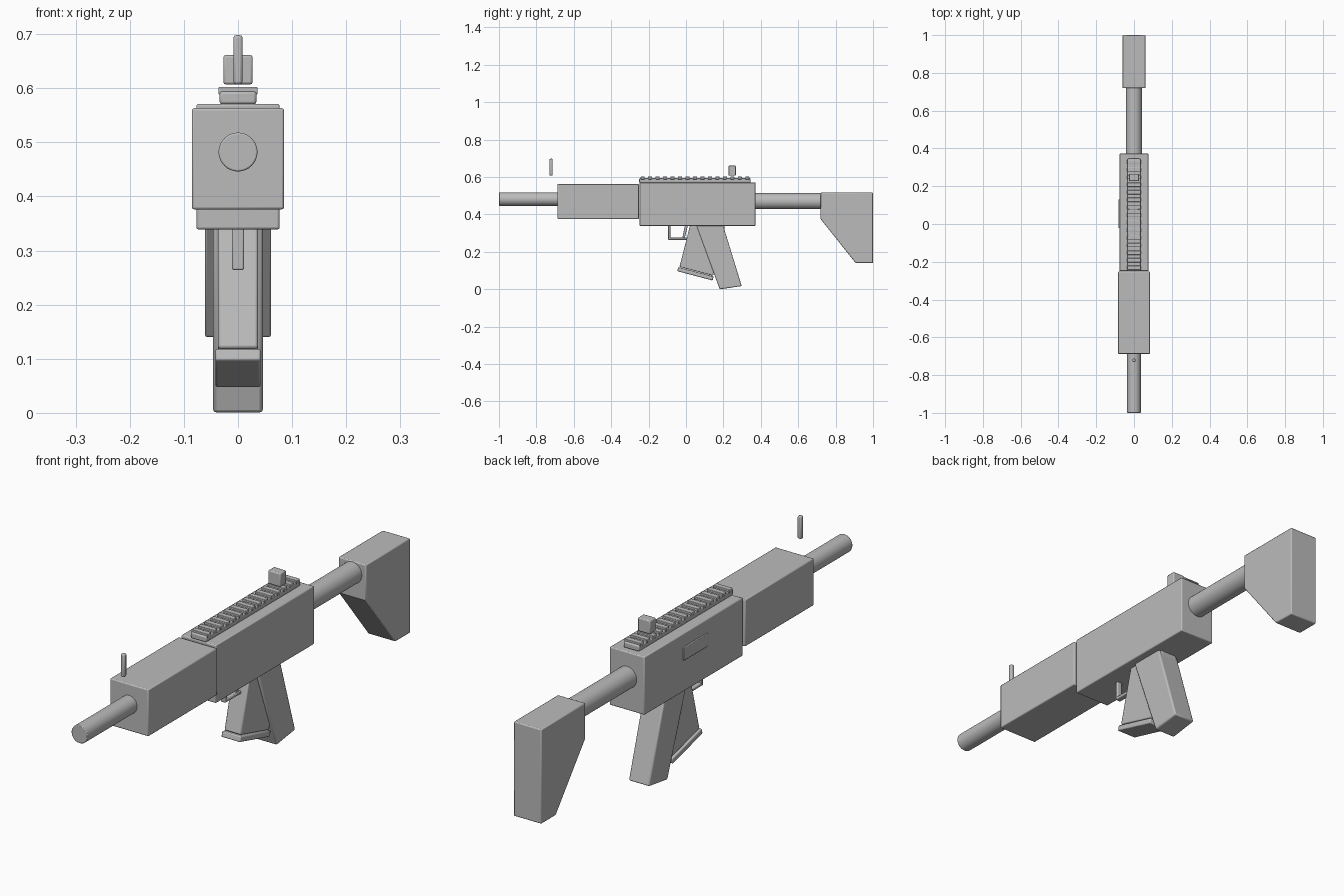
import bpy, bmesh, math
from mathutils import Matrix

cube = bpy.data.objects.get("Cube")
if cube:
    bpy.data.objects.remove(cube, do_unlink=True)

grey = bpy.data.materials.new("plain_grey")
grey.use_nodes = True
COLOUR = (0.5, 0.5, 0.5, 1)
grey.diffuse_color = COLOUR
grey.node_tree.nodes["Principled BSDF"].inputs["Base Color"].default_value = COLOUR


def finish(name, bm, bevel):
    """Turn a bmesh into a bevelled, edge-sharp shaded object."""
    bmesh.ops.recalc_face_normals(bm, faces=bm.faces)
    mesh = bpy.data.meshes.new(name)
    bm.to_mesh(mesh)
    bm.free()
    mesh.materials.append(grey)
    obj = bpy.data.objects.new(name, mesh)
    bpy.context.collection.objects.link(obj)
    if bevel:
        mod = obj.modifiers.new("soft_edges", 'BEVEL')
        mod.width = bevel
        mod.segments = 2
        mod.limit_method = 'ANGLE'
        mod.angle_limit = math.radians(40)
    bpy.ops.object.select_all(action='DESELECT')
    obj.select_set(True)
    bpy.context.view_layer.objects.active = obj
    bpy.ops.object.shade_smooth_by_angle(angle=math.radians(35))
    return obj


def box(name, x, y, z, bevel=0.004):
    """Box from (min, max) ranges on each axis."""
    bm = bmesh.new()
    bmesh.ops.create_cube(bm, size=1)
    for v in bm.verts:
        for i, (low, high) in enumerate((x, y, z)):
            v.co[i] = high if v.co[i] > 0 else low
    return finish(name, bm, bevel)


def side_profile(name, half_width, points, bevel=0.004):
    """Side outline of (y, z) points extruded across x."""
    bm = bmesh.new()
    face = bm.faces.new([bm.verts.new((-half_width, y, z)) for y, z in points])
    out = bmesh.ops.extrude_face_region(bm, geom=[face])
    for v in out["geom"]:
        if isinstance(v, bmesh.types.BMVert):
            v.co.x = half_width
    return finish(name, bm, bevel)


def rod(name, radius, y0, y1, z, bevel=0.003):
    """Round bar along y."""
    bm = bmesh.new()
    place = Matrix.Translation((0, (y0 + y1) / 2, z)) @ Matrix.Rotation(math.pi / 2, 4, 'X')
    bmesh.ops.create_cone(bm, cap_ends=True, segments=32, radius1=radius,
                          radius2=radius, depth=y1 - y0, matrix=place)
    return finish(name, bm, bevel)


def sym(w):
    return (-w, w)


# Main body
rod("barrel", 0.036, -1.0, -0.6, 0.482)
box("handguard", sym(0.085), (-0.687, -0.252), (0.376, 0.563))
box("receiver", sym(0.077), (-0.249, 0.372), (0.339, 0.571))
box("ejection_port", (-0.082, -0.07), (-0.022, 0.13), (0.465, 0.517), 0.002)

# Shoulder stock
rod("stock_tube", 0.043, 0.35, 0.75, 0.471)
side_profile("stock", 0.061, [(0.72, 0.517), (1.0, 0.517), (1.0, 0.14),
                              (0.907, 0.14), (0.72, 0.375)])

# Top rail with cross ridges
box("rail_base", sym(0.034), (-0.25, 0.346), (0.57, 0.594), 0.005)
for i in range(15):
    y = -0.232 + i * 0.04
    box(f"rail_ridge_{i + 1}", sym(0.036), (y - 0.011, y + 0.011), (0.588, 0.602), 0.002)

# Sights
box("rear_sight", sym(0.027), (0.228, 0.266), (0.607, 0.661))
box("front_sight", sym(0.0085), (-0.73, -0.713), (0.607, 0.698), 0.005)

# Trigger and guard
box("guard_front", sym(0.011), (-0.095, -0.083), (0.265, 0.35), 0.003)
box("guard_bottom", sym(0.011), (-0.095, 0.005), (0.264, 0.276), 0.003)
side_profile("trigger", 0.007, [(-0.004, 0.35), (0.012, 0.35), (-0.006, 0.276),
                                (-0.02, 0.272)], 0.002)

# Magazine, leaning forward
side_profile("magazine", 0.037, [(0.024, 0.35), (0.205, 0.35), (0.205, 0.325),
                                 (0.145, 0.072), (-0.035, 0.12)], 0.005)
side_profile("magazine_base", 0.042, [(-0.041, 0.119), (0.148, 0.069),
                                      (0.142, 0.047), (-0.047, 0.097)])

# Grip, leaning backward
side_profile("grip", 0.046, [(0.053, 0.35), (0.196, 0.35), (0.298, 0.017),
                             (0.18, 0.0)], 0.006)
